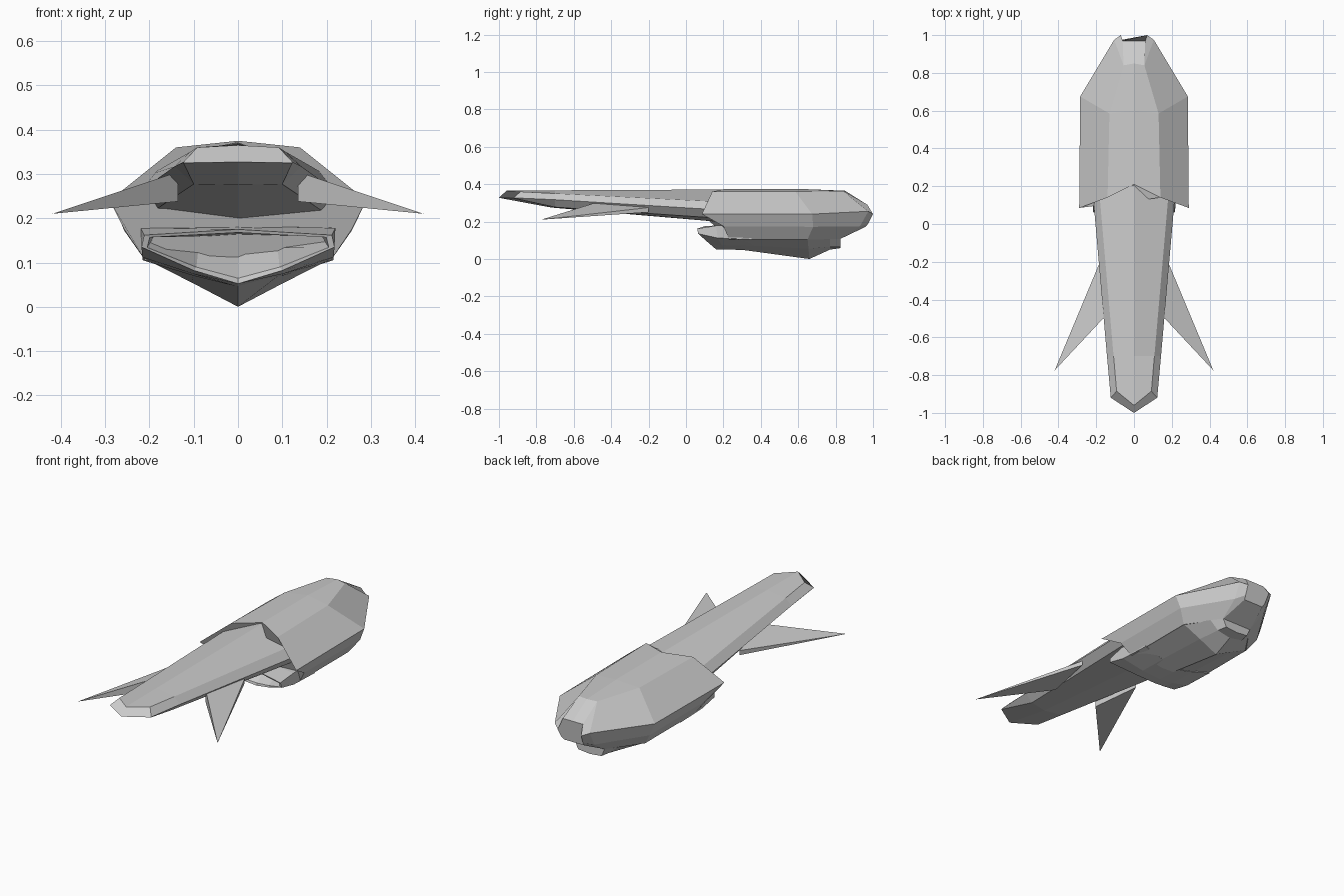
import bpy, bmesh


def build(name, points, faces):
    mesh = bpy.data.meshes.new(name)
    bm = bmesh.new()
    verts = [bm.verts.new(p) for p in points]
    for f in faces:
        bm.faces.new([verts[i] for i in f])
    bmesh.ops.remove_doubles(bm, verts=bm.verts, dist=0.0005)
    bmesh.ops.recalc_face_normals(bm, faces=bm.faces)
    bm.to_mesh(mesh)
    bm.free()
    obj = bpy.data.objects.new(name, mesh)
    bpy.context.collection.objects.link(obj)
    return obj


def loft(name, halves):
    """Skin half-sections that start and end on the centre line, mirrored in x."""
    rings = [h + [(-x, y, z) for x, y, z in reversed(h[1:-1])] for h in halves]
    n = len(rings[0])
    points = [p for r in rings for p in r]
    faces = [(k * n + i, k * n + (i + 1) % n, (k + 1) * n + (i + 1) % n, (k + 1) * n + i)
             for k in range(len(rings) - 1) for i in range(n)]
    faces += [tuple(range(n)), tuple(range(len(points) - n, len(points)))]
    return build(name, points, faces)


# Main hull: swept front rim, wide middle, blunt tail
loft("hull", [
    [(0, .21, .375), (.14, .14, .36), (.29, .085, .24), (.257, .2, .175), (.21, .23, .105), (0, .23, .105)],
    [(0, .6, .375), (.13, .585, .36), (.285, .675, .24), (.257, .68, .172), (.21, .65, .105), (0, .65, .105)],
    [(0, .85, .365), (.055, .84, .363), (.105, .975, .255), (.1, .93, .175), (.09, .82, .105), (0, .82, .105)],
    [(0, .97, .29), (.06, .97, .29), (.07, 1.0, .24), (.065, .975, .19), (.06, .96, .172), (0, .96, .172)],
])

# Keel under the hull
loft("keel", [
    [(0, .22, .12), (.21, .23, .108), (.1, .25, .077), (0, .27, .053)],
    [(0, .65, .12), (.21, .65, .108), (.105, .655, .055), (0, .66, .0)],
    [(0, .77, .12), (.13, .77, .108), (.08, .77, .065), (0, .77, .05)],
    [(0, .825, .12), (.09, .825, .108), (.07, .825, .065), (0, .825, .058)],
])

# Hollow intake scoop below the neck
outer = [(0, .1, .175), (.212, .06, .162), (.218, .065, .135), (.1, .125, .082), (0, .16, .052)]
inner = [(x * .94, y + .004, .13 + (z - .13) * .84) for x, y, z in outer]
loft("intake", [
    [(0, .35, .185), (.22, .35, .18), (.215, .35, .105), (.1, .35, .07), (0, .35, .045)],
    [(0, .2, .182), (.22, .16, .178), (.216, .17, .112), (.1, .19, .074), (0, .21, .052)],
    outer, inner,
    [(x * .95, .24, .155 + (z - .15) * .35) for x, y, z in inner],
])

# Long tapered neck with a chiselled tip
loft("neck", [
    [(0, -.96, .365), (.092, -.885, .36), (.123, -.92, .327), (.123, -.92, .325), (0, -1.0, .327)],
    [(0, -.7, .367), (.108, -.7, .35), (.143, -.7, .317), (.1, -.7, .277), (0, -.72, .275)],
    [(0, .3, .372), (.195, .3, .3), (.23, .3, .255), (.2, .3, .21), (0, .3, .188)],
])

# Swept fins on both sides of the neck
for side, label in ((-1, "left"), (1, "right")):
    fin = [(.135, -.47, .305), (.135, -.47, .238), (.18, -.2, .25), (.18, -.2, .275), (.42, -.775, .21)]
    build("fin_" + label, [(side * x, y, z) for x, y, z in fin],
          [(0, 1, 2, 3), (0, 1, 4), (1, 2, 4), (2, 3, 4), (3, 0, 4)])
